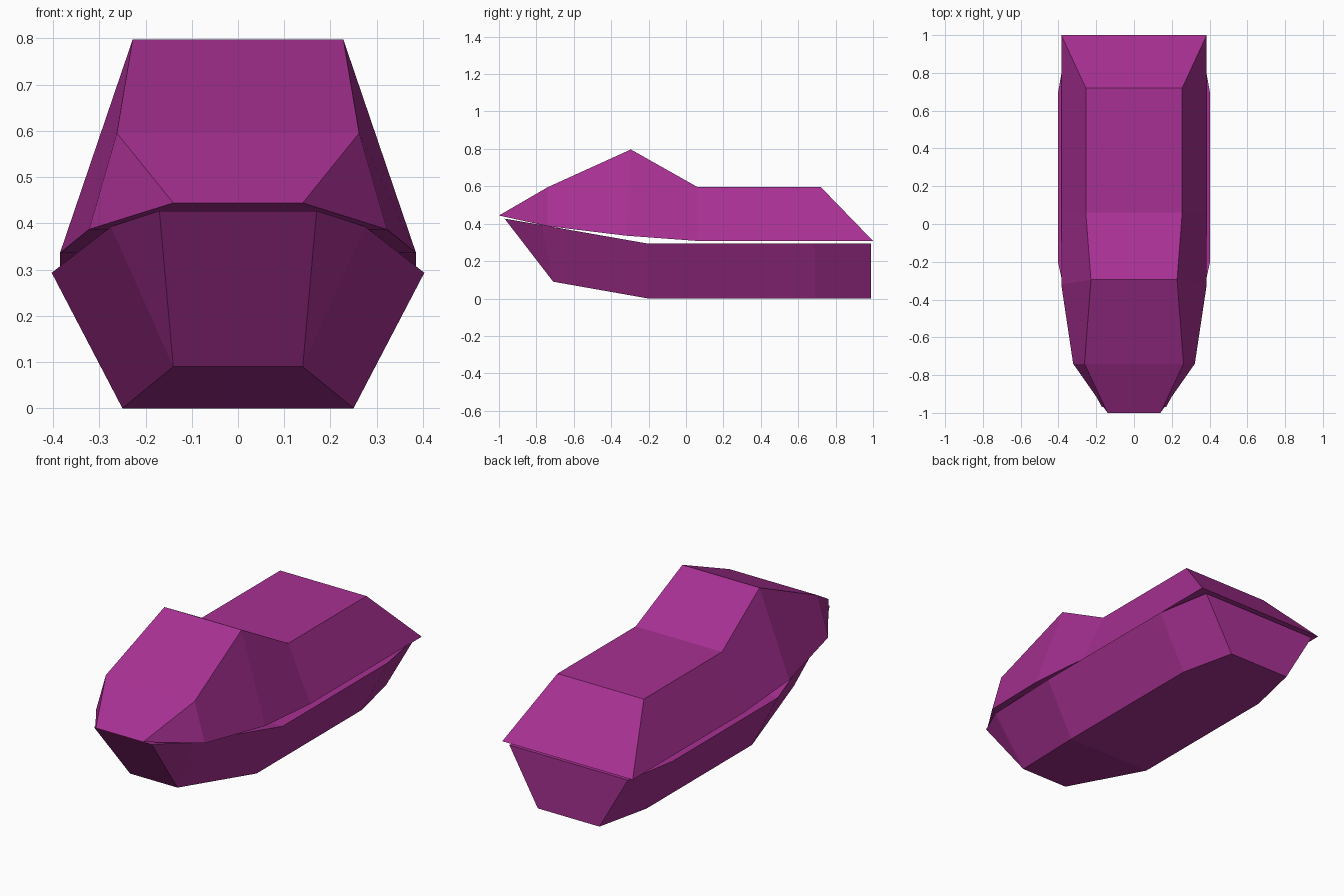
import bpy
import bmesh

cube = bpy.data.objects.get("Cube")
if cube:
    bpy.data.objects.remove(cube, do_unlink=True)

# Single flat paint colour
purple = bpy.data.materials.new("purple")
purple.use_nodes = True
colour = (0.39, 0.03, 0.29, 1)
purple.diffuse_color = colour
purple.node_tree.nodes["Principled BSDF"].inputs["Base Color"].default_value = colour


def loft(name, stations):
    """Skin mirrored four-point frames; each frame is (top, bottom) as (half width, y, z)."""
    bm = bmesh.new()
    rings = []
    for top, bottom in stations:
        (tx, ty, tz), (bx, by, bz) = top, bottom
        ring = [(-tx, ty, tz), (tx, ty, tz), (bx, by, bz), (-bx, by, bz)]
        rings.append([bm.verts.new(p) for p in ring])
    for a, b in zip(rings, rings[1:]):
        for i in range(4):
            j = (i + 1) % 4
            bm.faces.new((a[i], a[j], b[j], b[i]))
    bm.faces.new(rings[0])
    bm.faces.new(rings[-1])
    # Weld frames that share a point, so they close into triangles
    bmesh.ops.remove_doubles(bm, verts=bm.verts, dist=0.0005)
    bmesh.ops.recalc_face_normals(bm, faces=bm.faces)
    mesh = bpy.data.meshes.new(name)
    bm.to_mesh(mesh)
    bm.free()
    mesh.materials.append(purple)
    obj = bpy.data.objects.new(name, mesh)
    bpy.context.collection.objects.link(obj)
    return obj


# Lower hull, bow to stern
chin = (0.14, -0.71, 0.09)
loft("lower_hull", [
    ((0.17, -0.97, 0.427), chin),
    ((0.275, -0.77, 0.393), chin),
    ((0.403, -0.20, 0.293), (0.25, -0.20, 0)),
    ((0.403, 0.69, 0.293), (0.25, 0.69, 0)),
    ((0.35, 0.99, 0.293), (0.182, 0.99, 0)),
])

# Upper body with raised cabin, bow to stern
nose = (0.14, -1.0, 0.444)
loft("upper_body", [
    (nose, nose),
    ((0.262, -0.74, 0.595), (0.322, -0.74, 0.387)),
    ((0.228, -0.295, 0.797), (0.385, -0.32, 0.336)),
    ((0.255, 0.06, 0.597), (0.385, 0.06, 0.308)),
    ((0.255, 0.72, 0.597), (0.385, 1.0, 0.308)),
])
